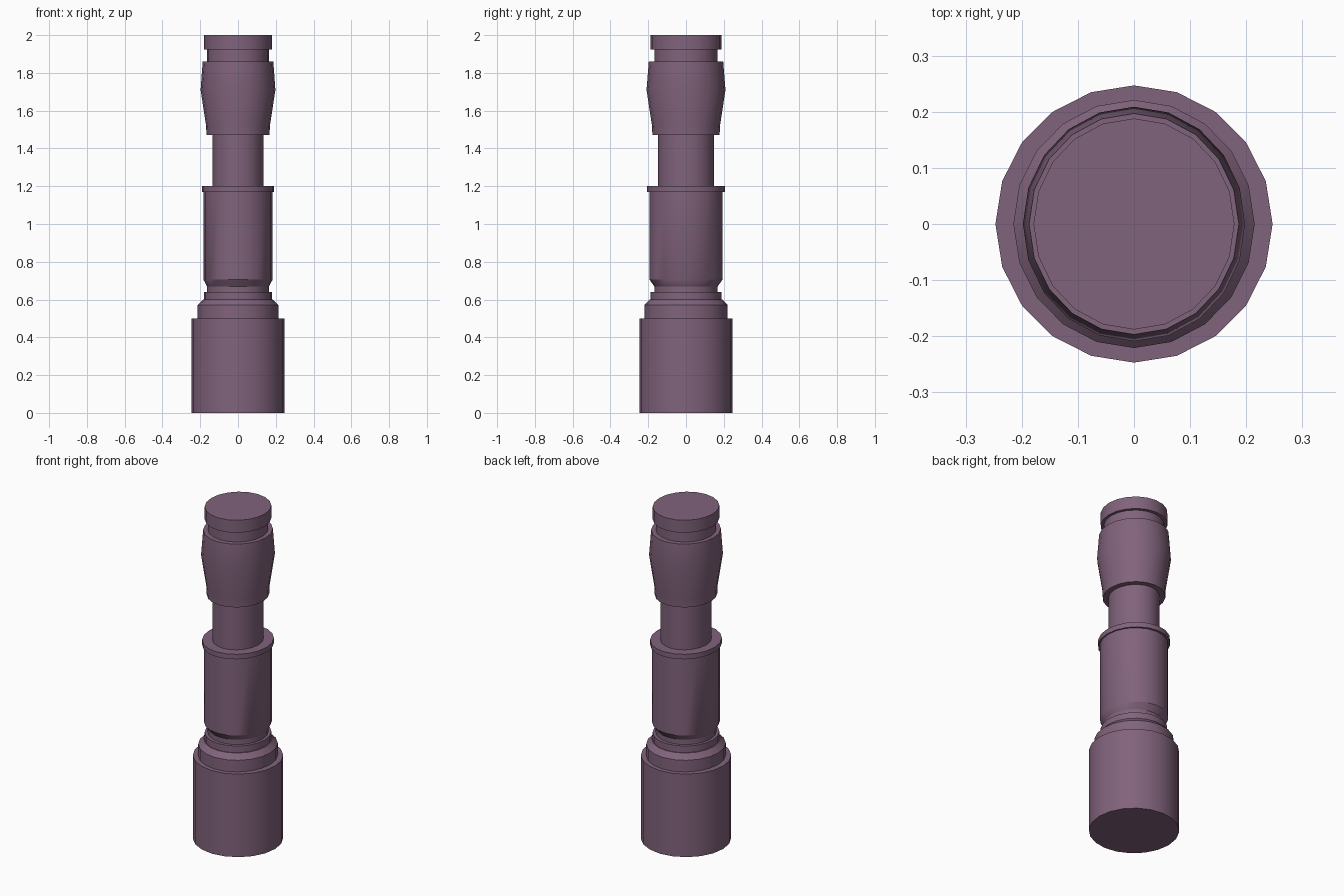
import bpy, bmesh, math

if "Cube" in bpy.data.objects:
    bpy.data.objects.remove(bpy.data.objects["Cube"])

SIDES = 20
mat = bpy.data.materials.new("mauve")
mat.diffuse_color = (0.22, 0.125, 0.2, 1)
mat.use_nodes = True
mat.node_tree.nodes["Principled BSDF"].inputs["Base Color"].default_value = mat.diffuse_color


def lathe(name, profile, cap_bottom=False, cap_top=False):
    """Skin slightly oval rings (radius x, radius y, height) into a turned part."""
    bm = bmesh.new()
    rings = []
    for rx, ry, z in profile:
        angles = [2 * math.pi * i / SIDES for i in range(SIDES)]
        rings.append([bm.verts.new((rx * math.cos(a), ry * math.sin(a), z)) for a in angles])
    for low, high in zip(rings, rings[1:]):
        for i in range(SIDES):
            j = (i + 1) % SIDES
            bm.faces.new((low[i], low[j], high[j], high[i]))
    if cap_bottom:
        bm.faces.new(rings[0][::-1])
    if cap_top:
        bm.faces.new(rings[-1])
    mesh = bpy.data.meshes.new(name)
    bm.to_mesh(mesh)
    bm.free()
    mesh.materials.append(mat)
    obj = bpy.data.objects.new(name, mesh)
    bpy.context.collection.objects.link(obj)
    bpy.ops.object.select_all(action='DESELECT')
    obj.select_set(True)
    bpy.context.view_layer.objects.active = obj
    bpy.ops.object.shade_smooth_by_angle(angle=math.radians(30))
    return obj


# wide base drum with its top ledge
lathe("base", [(.247, .247, 0), (.247, .247, .5), (.215, .221, .5)], cap_bottom=True)

# stepped rings above the base
lathe("base_rings", [(.215, .221, .5), (.215, .221, .57), (.185, .192, .60), (.18, .187, .60),
                     (.18, .187, .64), (.164, .168, .64), (.164, .168, .67)])

# main barrel with flared foot
lathe("barrel", [(.164, .168, .67), (.183, .193, .705), (.183, .193, 1.17)])

# flange around the barrel top
lathe("flange", [(.183, .193, 1.17), (.191, .206, 1.17), (.191, .206, 1.2), (.136, .147, 1.2)])

# slim neck
lathe("neck", [(.136, .147, 1.2), (.136, .147, 1.47)])

# bulging head
lathe("head", [(.136, .147, 1.47), (.167, .178, 1.47), (.169, .18, 1.52), (.198, .209, 1.71),
               (.187, .197, 1.86), (.163, .168, 1.86)])

# recessed collar and flat cap
lathe("collar", [(.163, .168, 1.86), (.163, .168, 1.925)])
lathe("cap", [(.163, .168, 1.925), (.179, .188, 1.925), (.179, .188, 2)], cap_top=True)
